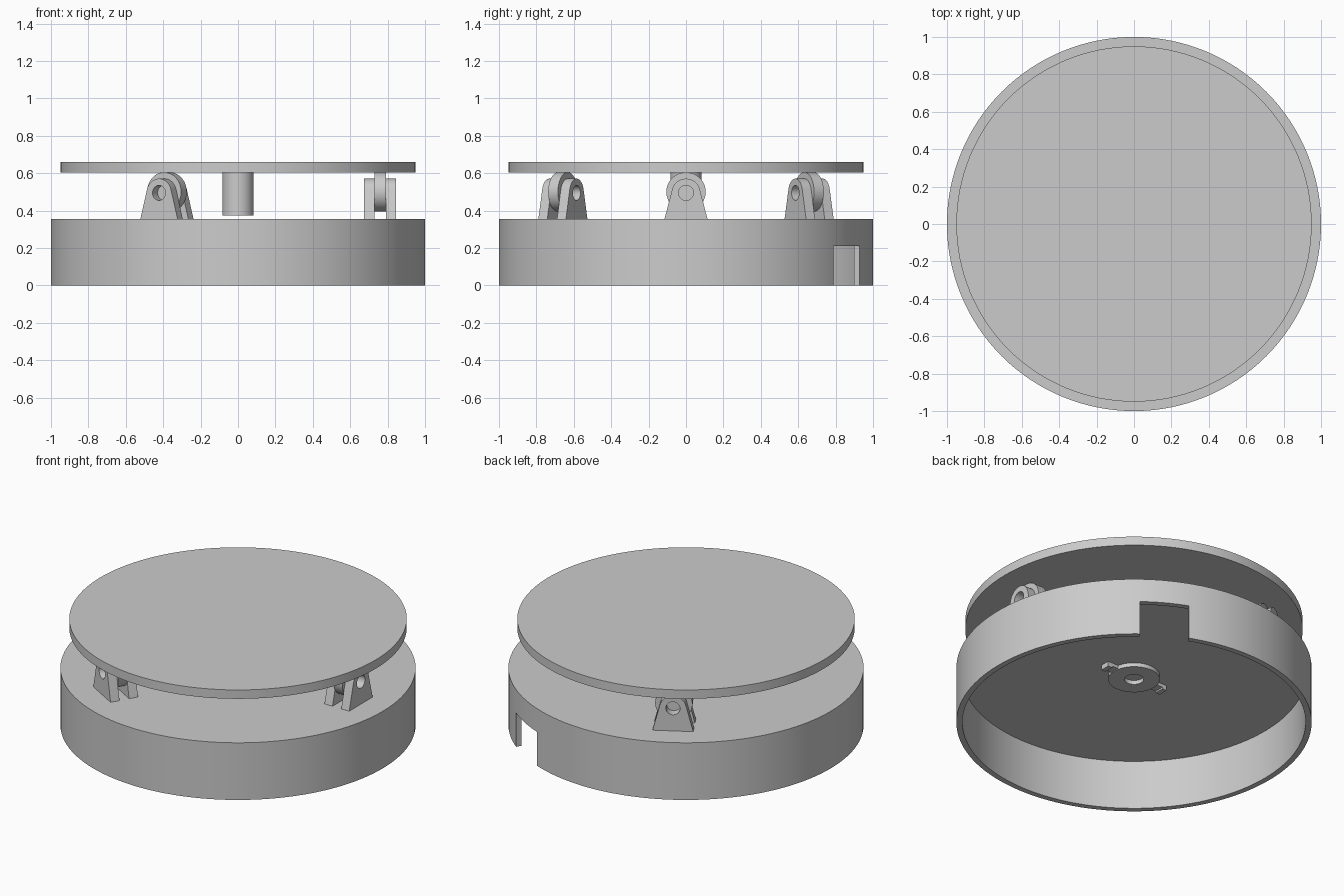
import bpy, bmesh
from math import pi, cos, sin, radians, hypot, atan2, acos
from mathutils import Matrix, Vector

if "Cube" in bpy.data.objects:
    bpy.data.objects.remove(bpy.data.objects["Cube"])

grey = bpy.data.materials.new("plain_grey")
grey.use_nodes = True
COLOUR = (0.6, 0.6, 0.6, 1)
grey.diffuse_color = COLOUR
grey.node_tree.nodes["Principled BSDF"].inputs["Base Color"].default_value = COLOUR


def finish(obj, name):
    obj.name = name
    obj.data.materials.clear()
    obj.data.materials.append(grey)
    bpy.ops.object.select_all(action='DESELECT')
    obj.select_set(True)
    bpy.context.view_layer.objects.active = obj
    bpy.ops.object.shade_smooth_by_angle(angle=radians(30))
    return obj


def cylinder(name, radius, depth, loc, rot=(0, 0, 0), sides=64):
    bpy.ops.mesh.primitive_cylinder_add(vertices=sides, radius=radius, depth=depth,
                                        location=loc, rotation=rot)
    return finish(bpy.context.object, name)


def box(name, size, loc, angle=0):
    bpy.ops.mesh.primitive_cube_add(size=1, location=loc, rotation=(0, 0, angle))
    obj = bpy.context.object
    obj.scale = size
    return finish(obj, name)


def circle(radius, sides=48):
    return [(radius * cos(2 * pi * i / sides), radius * sin(2 * pi * i / sides))
            for i in range(sides)]


def extruded(name, outlines, depth, loc, rot=(0, 0, 0)):
    """Extrude filled outlines; inner outlines become holes."""
    curve = bpy.data.curves.new(name, 'CURVE')
    curve.dimensions = '2D'
    curve.fill_mode = 'BOTH'
    curve.extrude = depth / 2
    for outline in outlines:
        spline = curve.splines.new('POLY')
        spline.points.add(len(outline) - 1)
        for point, (x, y) in zip(spline.points, outline):
            point.co = (x, y, 0, 1)
        spline.use_cyclic_u = True
    temp = bpy.data.objects.new(name + "_outline", curve)
    bpy.context.collection.objects.link(temp)
    bpy.context.view_layer.update()
    mesh = bpy.data.meshes.new_from_object(
        temp.evaluated_get(bpy.context.evaluated_depsgraph_get()))
    bpy.data.objects.remove(temp)
    bm = bmesh.new()
    bm.from_mesh(mesh)
    bmesh.ops.remove_doubles(bm, verts=bm.verts, dist=0.0001)
    bmesh.ops.recalc_face_normals(bm, faces=bm.faces)
    bm.to_mesh(mesh)
    bm.free()
    obj = bpy.data.objects.new(name, mesh)
    obj.location, obj.rotation_euler = loc, rot
    bpy.context.collection.objects.link(obj)
    return finish(obj, name)


def cut(obj, cutter):
    mod = obj.modifiers.new("cut", 'BOOLEAN')
    mod.operation = 'DIFFERENCE'
    mod.solver = 'EXACT'
    mod.object = cutter
    bpy.context.view_layer.objects.active = obj
    bpy.ops.object.modifier_apply(modifier=mod.name)
    bpy.data.objects.remove(cutter)


# Hollow base, open underneath, with a cable notch in the wall
BASE_TOP, CEILING = 0.355, 0.305
base = cylinder("base_housing", 1, BASE_TOP, (0, 0, BASE_TOP / 2), sides=128)
cut(base, cylinder("cavity", 0.966, 1, (0, 0, CEILING - 0.5), sides=128))
notch = radians(60)
cut(base, box("notch", (0.4, 0.278, 0.42), (cos(notch), sin(notch), 0), notch))
finish(base, "base_housing")

# Turntable disc and its centre shaft
cylinder("turntable_disc", 0.95, 0.055, (0, 0, 0.6325), sides=128)
cylinder("centre_shaft", 0.083, 0.23, (0, 0, 0.49))

# Drive horn on the underside of the base
extruded("drive_horn_ring", [circle(0.145), circle(0.055)], 0.025, (0, 0, CEILING - 0.0125))
for side, label in ((1, "left"), (-1, "right")):
    box(f"drive_horn_tab_{label}", (0.085, 0.06, 0.02), (side * 0.172, 0, CEILING - 0.01))
    box(f"drive_horn_tip_{label}", (0.03, 0.06, 0.03), (side * 0.2, 0, CEILING - 0.015))

# Bracket outline: wide foot running tangent into a round top, axle hole at origin
AXLE_Z, ARCH, FOOT = 0.495, 0.076, 0.115
drop = AXLE_Z - BASE_TOP
start = acos(ARCH / hypot(FOOT, drop)) - atan2(drop, FOOT)
steps = 24
arch = [(ARCH * cos(a), ARCH * sin(a))
        for a in (start + (pi - 2 * start) * i / steps for i in range(steps + 1))]
bracket = [(-FOOT, -drop), (FOOT, -drop)] + arch

# Three support rollers, each between two bracket plates
for n in range(3):
    angle = n * 2 * pi / 3
    rot = (pi / 2, 0, pi / 2 + angle)

    def at(radius, z):
        return (radius * cos(angle), radius * sin(angle), z)

    for label, radius in (("inner", 0.7025), ("outer", 0.8175)):
        extruded(f"roller_bracket_{label}_{n + 1}", [bracket, circle(0.04)], 0.055,
                 at(radius, AXLE_Z), rot)
    cylinder(f"roller_{n + 1}", 0.105, 0.06, at(0.76, 0.5), rot)
